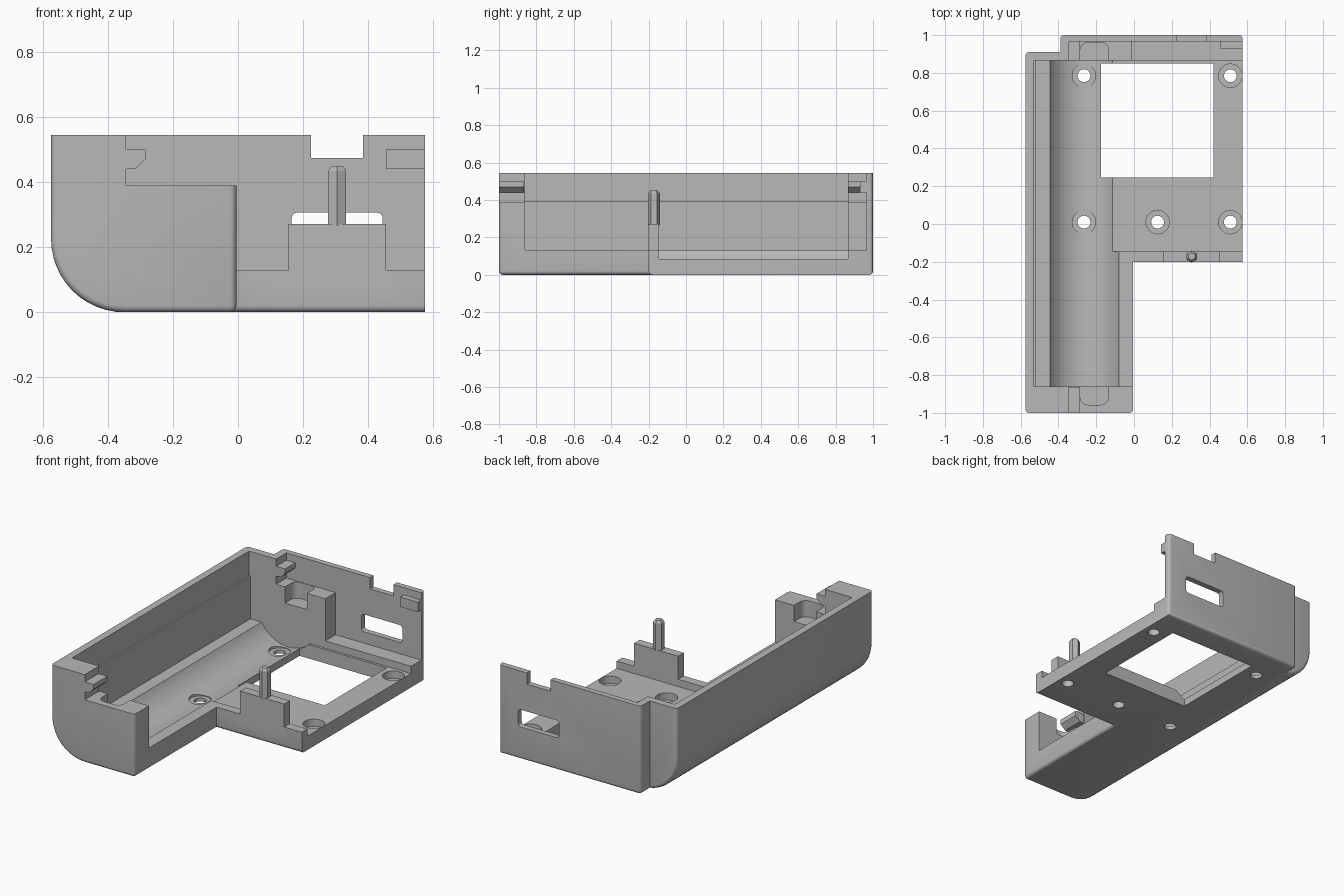
import bpy, bmesh, math
from mathutils import Matrix, Vector

cube = bpy.data.objects.get("Cube")
if cube:
    bpy.data.objects.remove(cube, do_unlink=True)

grey = bpy.data.materials.new("light_grey")
grey.use_nodes = True
colour = (0.48, 0.48, 0.48, 1)
grey.diffuse_color = colour
grey.node_tree.nodes["Principled BSDF"].inputs["Base Color"].default_value = colour

TOP, BACK, RIGHT = 0.545, 1.0, 0.575


def finish(bm, name):
    bmesh.ops.recalc_face_normals(bm, faces=bm.faces)
    mesh = bpy.data.meshes.new(name)
    bm.to_mesh(mesh)
    bm.free()
    mesh.materials.append(grey)
    obj = bpy.data.objects.new(name, mesh)
    bpy.context.collection.objects.link(obj)
    return obj


def box_mesh(x, y, z):
    bm = bmesh.new()
    bmesh.ops.create_cube(bm, size=1)
    for v in bm.verts:
        v.co = Vector([r[0] if c < 0 else r[1] for c, r in zip(v.co, (x, y, z))])
    return bm


def round_edges(bm, rule, radius, segments=4):
    """Round every edge whose two end points satisfy the rule."""
    edges = [e for e in bm.edges if rule(e.verts[0].co, e.verts[1].co)]
    bmesh.ops.bevel(bm, geom=edges, offset=radius, segments=segments,
                    profile=0.5, affect='EDGES')


def along(axis):
    others = [i for i in range(3) if i != axis]
    return lambda a, b: all(abs(a[i] - b[i]) < 1e-5 for i in others)


def box(name, x, y, z, axis=None, radius=0.0):
    bm = box_mesh(x, y, z)
    if axis is not None:
        round_edges(bm, along(axis), radius)
    return finish(bm, name)


def cylinder(name, centre, radius, depth, segments=32, axis='Z', top=None):
    bm = bmesh.new()
    turn = Matrix.Rotation(math.pi / 2, 4, 'X') if axis == 'Y' else Matrix()
    bmesh.ops.create_cone(bm, cap_ends=True, segments=segments, radius1=radius,
                          radius2=radius if top is None else top, depth=depth,
                          matrix=Matrix.Translation(centre) @ turn)
    return finish(bm, name)


def combine(target, tool, operation='DIFFERENCE'):
    mod = target.modifiers.new(operation.lower(), 'BOOLEAN')
    mod.operation = operation
    mod.solver = 'EXACT'
    mod.object = tool
    with bpy.context.temp_override(object=target, active_object=target):
        bpy.ops.object.modifier_apply(modifier=mod.name)
    bpy.data.objects.remove(tool, do_unlink=True)


# Long tray with one large rounded lower edge and small outer fillets
bm = box_mesh((-RIGHT, -0.005), (-BACK, 0.91), (0, TOP))
round_edges(bm, lambda a, b: max(a.x, b.x) < -0.5 and max(a.z, b.z) < 0.01, 0.225, 12)


def tray_edge(a, b):
    ends = any(abs(a.y - y) < 1e-4 and abs(b.y - y) < 1e-4 for y in (-BACK, 0.91))
    at_top = min(a.z, b.z) > TOP - 0.001
    bottom_right = max(a.z, b.z) < 0.001 and min(a.x, b.x) > -0.01
    return (ends and not at_top) or bottom_right


round_edges(bm, tray_edge, 0.02)
case = finish(bm, "case_body")

# Side wing, left open on its right-hand face
bm = box_mesh((-0.39, RIGHT), (-0.2, BACK), (0, TOP))


def wing_edge(a, b):
    bottom = max(a.z, b.z) < 0.001 and min(a.x, b.x) < RIGHT - 0.01
    back_post = abs(a.z - b.z) > 0.1 and a.y > 0.9
    return bottom or back_post


round_edges(bm, wing_edge, 0.02)
combine(case, finish(bm, "wing"), 'UNION')

# Inner cavity, wall ledge and lowered wing floor
far = 0.7
combine(case, box("cavity", (-0.52, far), (-0.86, 0.865), (0.13, 1)))
combine(case, box("wall_ledge", (-0.53, far), (-0.86, 0.865), (0.395, 1)))
combine(case, box("wing_floor", (-0.115, far), (-0.145, 0.865), (0.085, 0.5)))
combine(case, cylinder("groove", (-0.2625, 0.0025, 0.236), 0.211, 1.725, 64, 'Y'))

# Stepped end walls
combine(case, box("front_step", (-0.345, 0.1), (-1.1, -0.8), (0.39, 1)))
combine(case, box("back_step", (-0.345, far), (0.8, 0.965), (0.39, 1)))
combine(case, box("back_shelf", (-0.01, far), (0.8, 0.965), (0.13, 1)))

# Rounded pockets in the end walls
for y in ((-0.957, -0.7), (0.7, 0.962)):
    combine(case, box("pocket", (-0.285, -0.135), y, (0.29, 0.6), 2, 0.04))

# Floor window, back wall slot and top notch
combine(case, box("window", (-0.175, 0.42), (0.245, 0.85), (-0.1, 0.3)))
combine(case, box("slot", (0.165, 0.445), (0.9, 1.1), (0.2, 0.307), 1, 0.018))
combine(case, box("notch", (0.225, 0.385), (0.9, 1.1), (0.475, 1)))

# Counterbored screw holes
for x, y in ((-0.265, 0.785), (-0.265, 0.01), (0.125, 0.01), (0.51, 0.785), (0.51, 0.01)):
    seat = 0.02 if x < 0 else 0.04
    combine(case, cylinder("counterbore", (x, y, seat + 0.1), 0.062, 0.2))
    combine(case, cylinder("screw_hole", (x, y, 0), 0.034, 0.4))

# Raised stand on the wing's front wall
combine(case, box("pin_stand", (0.155, 0.455), (-0.2, -0.145), (0.08, 0.272)), 'UNION')

# Snap tabs with a sloping underside
for name, y in (("front_tab", (-BACK, -0.865)), ("back_tab", (0.865, 0.97))):
    bm = box_mesh((-0.35, -0.285), y, (0.44, 0.5))
    for v in bm.verts:
        if v.co.z < 0.45 and v.co.x > -0.3:
            v.co.z = 0.47
    edge = [e for e in bm.edges if along(1)(e.verts[0].co, e.verts[1].co)
            and e.verts[0].co.z < 0.45]
    bmesh.ops.subdivide_edges(bm, edges=[
        e for e in bm.edges if abs(e.verts[0].co.x - e.verts[1].co.x) > 0.05], cuts=1)
    for v in bm.verts:
        if abs(v.co.x + 0.3175) < 0.01 and v.co.z < 0.48:
            v.co.z = 0.44
    finish(bm, name)
box("right_tab", (0.455, RIGHT), (0.93, 0.97), (0.44, 0.5))

# Hexagonal pin with a chamfered tip
cylinder("pin", (0.305, -0.172, 0.35), 0.032, 0.17, 6)
cylinder("pin_tip", (0.305, -0.172, 0.4425), 0.032, 0.015, 6, top=0.02)

for obj in bpy.context.collection.objects:
    if obj.type == 'MESH' and grey.name in obj.data.materials:
        bpy.ops.object.select_all(action='DESELECT')
        obj.select_set(True)
        bpy.context.view_layer.objects.active = obj
        bpy.ops.object.shade_smooth_by_angle(angle=math.radians(30))
